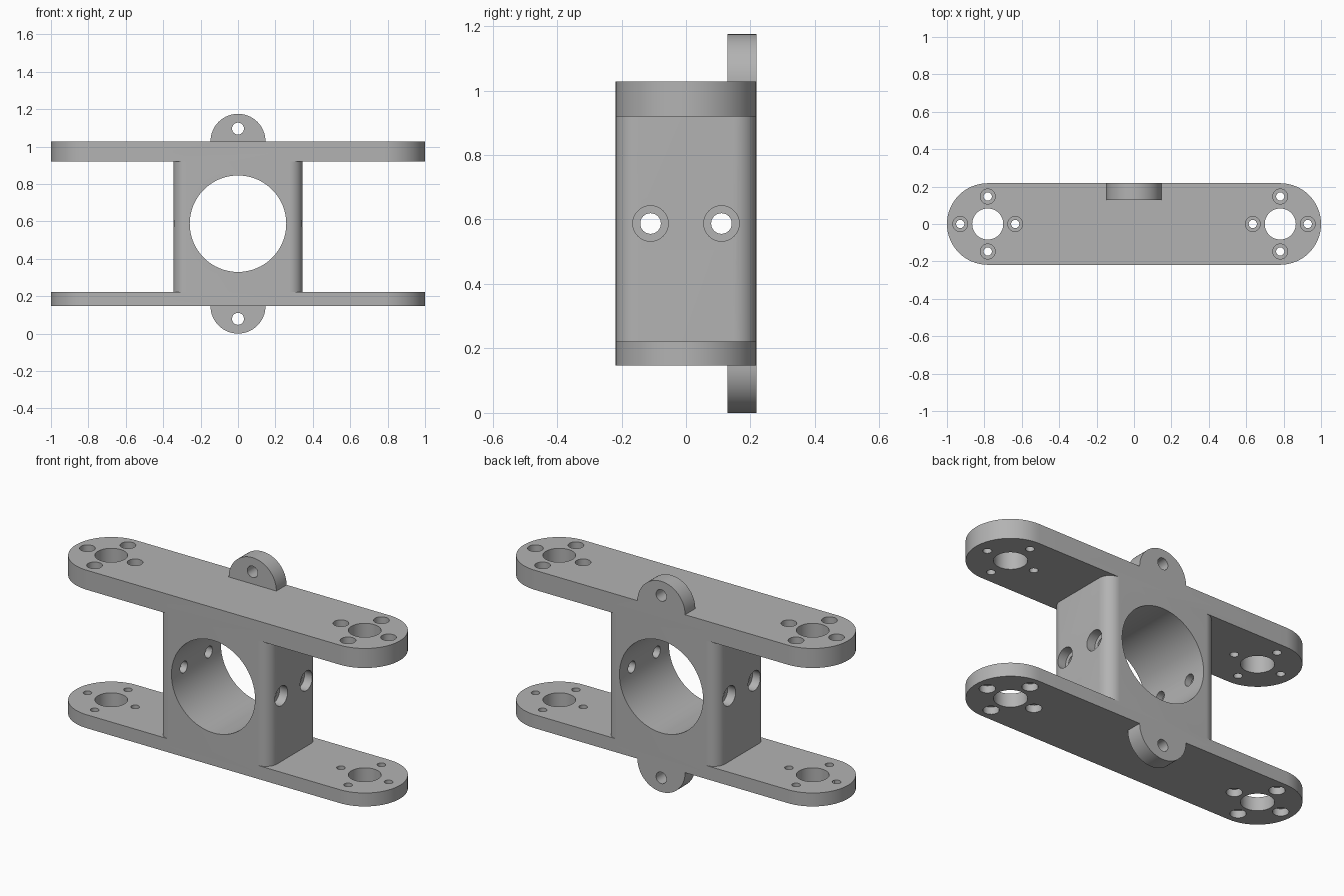
import bpy, bmesh
from math import sin, cos, pi, radians
from mathutils import Vector

old = bpy.data.objects.get("Cube")
if old:
    bpy.data.objects.remove(old, do_unlink=True)

grey = bpy.data.materials.new("grey plastic")
grey.use_nodes = True
colour = (0.45, 0.45, 0.45, 1)
grey.diffuse_color = colour
grey.node_tree.nodes["Principled BSDF"].inputs["Base Color"].default_value = colour

# Main dimensions
HALF_LEN, HALF_DEPTH, MID_Z = 1.0, 0.218, 0.5875
BOTTOM, TOP = 0.147, 1.028
LOW_INNER, HIGH_INNER = 0.222, 0.919
BLOCK_X, FILLET = 0.345, 0.07
LUG_R, LUG_FRONT = 0.147, 0.128
BOSS_X, BOLT_RING = HALF_LEN - HALF_DEPTH, 0.147

AXES = {"x": lambda u, v, w: (w, u, v),
        "y": lambda u, v, w: (u, w, v),
        "z": lambda u, v, w: (u, v, w)}


def arc(cu, cv, r, start, sweep, n):
    return [(cu + r * cos(radians(start + sweep * i / n)),
             cv + r * sin(radians(start + sweep * i / n))) for i in range(n + 1)]


def prism(name, outline, axis, a, b):
    """Extrude a closed outline along an axis from a to b."""
    bm = bmesh.new()
    place = AXES[axis]
    face = bm.faces.new([bm.verts.new(place(u, v, a)) for u, v in outline])
    ext = bmesh.ops.extrude_face_region(bm, geom=[face])
    moved = [g for g in ext["geom"] if isinstance(g, bmesh.types.BMVert)]
    bmesh.ops.translate(bm, verts=moved, vec=Vector(place(0, 0, b - a)))
    bmesh.ops.recalc_face_normals(bm, faces=bm.faces)
    mesh = bpy.data.meshes.new(name)
    bm.to_mesh(mesh)
    bm.free()
    mesh.materials.append(grey)
    ob = bpy.data.objects.new(name, mesh)
    bpy.context.collection.objects.link(ob)
    return ob


def combine(body, tool, operation):
    """Apply one boolean and discard the tool."""
    mod = body.modifiers.new(operation, "BOOLEAN")
    mod.operation, mod.solver, mod.object = operation, "EXACT", tool
    bpy.context.view_layer.objects.active = body
    bpy.ops.object.modifier_apply(modifier=mod.name)
    bpy.data.objects.remove(tool, do_unlink=True)


def drill(body, u, v, r, axis, a, b, n=32):
    combine(body, prism("drill", arc(u, v, r, 0, 360, n)[:-1], axis, a, b), "DIFFERENCE")


# Central block with rounded upright corners
cx, cy = BLOCK_X - FILLET, HALF_DEPTH - FILLET
corners = [(cx, cy, 0), (-cx, cy, 90), (-cx, -cy, 180), (cx, -cy, 270)]
block_outline = [p for u, v, s in corners for p in arc(u, v, FILLET, s, 90, 10)]
bracket = prism("clamp_bracket", block_outline, "z",
                (BOTTOM + LOW_INNER) / 2, (TOP + HIGH_INNER) / 2)

# Long arm plates with round ends
plate_outline = (arc(BOSS_X, 0, HALF_DEPTH, -90, 180, 32)
                 + arc(-BOSS_X, 0, HALF_DEPTH, 90, 180, 32))
for low, high in ((BOTTOM, LOW_INNER), (HIGH_INNER, TOP)):
    combine(bracket, prism("arm_plate", plate_outline, "z", low, high), "UNION")

# Half-round lugs, flush with the back
for base, side in ((TOP, 1), (BOTTOM, -1)):
    root = base - side * 0.04
    outline = arc(0, base, LUG_R, 0, side * 180, 32) + [(-LUG_R, root), (LUG_R, root)]
    combine(bracket, prism("lug", outline, "y", LUG_FRONT, HALF_DEPTH), "UNION")
    drill(bracket, 0, base + side * 0.068, 0.032, "y", 0, 1)

# Large bore through the block
drill(bracket, 0, MID_Z, 0.258, "y", -1, 1, 64)

# Counterbored side screw holes
for y in (-0.11, 0.11):
    drill(bracket, y, MID_Z, 0.032, "x", -1, 1)
    for s in (-1, 1):
        drill(bracket, y, MID_Z, 0.055, "x", s * 0.295, s * 0.5)

# Arm end holes: a centre bore and four counterbored bolts
for s in (-1, 1):
    drill(bracket, s * BOSS_X, 0, 0.083, "z", -1, 2, 48)
    for k in range(4):
        u = s * BOSS_X + BOLT_RING * cos(k * pi / 2)
        v = BOLT_RING * sin(k * pi / 2)
        drill(bracket, u, v, 0.022, "z", -1, 2, 24)
        drill(bracket, u, v, 0.04, "z", TOP - 0.06, 2, 24)
        drill(bracket, u, v, 0.04, "z", -1, BOTTOM + 0.04, 24)

# Smooth the round walls, keep the edges crisp
bpy.ops.object.select_all(action="DESELECT")
bracket.select_set(True)
bpy.context.view_layer.objects.active = bracket
bpy.ops.object.shade_smooth_by_angle(angle=radians(30))
